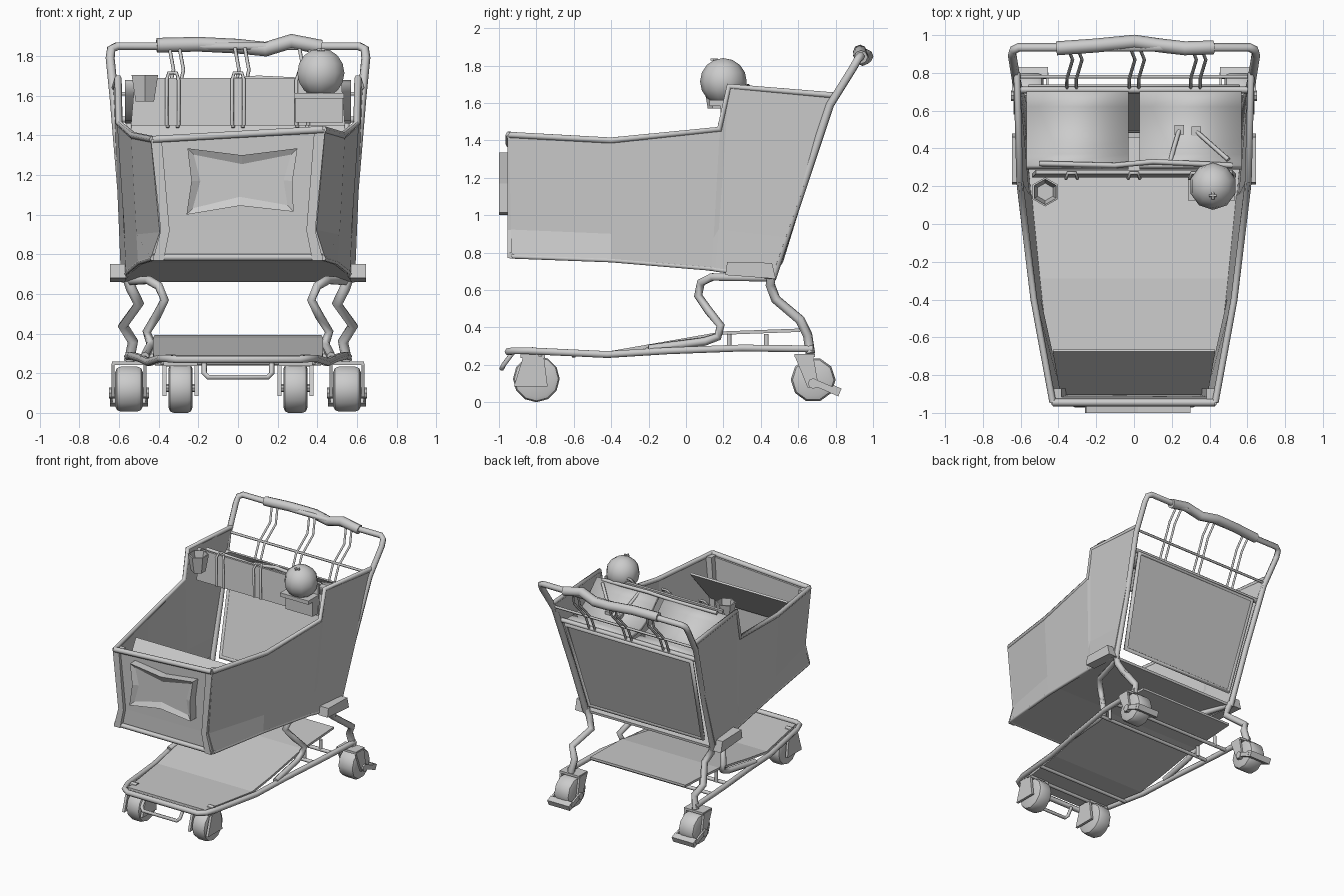
import bpy, bmesh, math
from mathutils import Vector, Matrix

if "Cube" in bpy.data.objects:
    bpy.data.objects.remove(bpy.data.objects["Cube"])


def add(name, bm, solid=0, smooth=False):
    bmesh.ops.recalc_face_normals(bm, faces=bm.faces[:])
    me = bpy.data.meshes.new(name)
    bm.to_mesh(me)
    bm.free()
    ob = bpy.data.objects.new(name, me)
    bpy.context.collection.objects.link(ob)
    if solid:
        m = ob.modifiers.new("thickness", 'SOLIDIFY')
        m.thickness, m.offset = solid, 0
    if smooth:
        bpy.ops.object.select_all(action='DESELECT')
        ob.select_set(True)
        bpy.context.view_layer.objects.active = ob
        bpy.ops.object.shade_smooth_by_angle(angle=math.radians(40))
    return ob


def grid(name, rows, solid=0.015, smooth=False):
    """Skin between equal-length rows of points."""
    bm = bmesh.new()
    vs = [[bm.verts.new(p) for p in r] for r in rows]
    for a, b in zip(vs, vs[1:]):
        for i in range(len(a) - 1):
            bm.faces.new((a[i], a[i + 1], b[i + 1], b[i]))
    return add(name, bm, solid, smooth)


def strip(name, prof, solid=0.015, smooth=False):
    """Sheet symmetric in x from (y, z, half width)."""
    return grid(name, [[(-x, y, z), (x, y, z)] for y, z, x in prof], solid, smooth)


def tube(name, pts, r=0.02, closed=False, res=1):
    cu = bpy.data.curves.new(name, 'CURVE')
    cu.dimensions = '3D'
    cu.bevel_depth, cu.bevel_resolution, cu.use_fill_caps = r, res, True
    sp = cu.splines.new('POLY')
    sp.points.add(len(pts) - 1)
    for p, c in zip(sp.points, pts):
        p.co = (*c, 1)
    sp.use_cyclic_u = closed
    ob = bpy.data.objects.new(name, cu)
    bpy.context.collection.objects.link(ob)
    return ob


def prism(name, pts, a, b, axis='y', inset=None):
    """Outline extruded along y (points are x,z) or x (points are y,z)."""
    bm = bmesh.new()
    def mk(u, v, d):
        return bm.verts.new((u, d, v) if axis == 'y' else (d, u, v))
    f = bm.faces.new([mk(u, v, a) for u, v in pts])
    g = bmesh.ops.extrude_face_region(bm, geom=[f], use_keep_orig=True)
    d = Vector((0, b - a, 0)) if axis == 'y' else Vector((b - a, 0, 0))
    bmesh.ops.translate(bm, vec=d, verts=[v for v in g['geom'] if isinstance(v, bmesh.types.BMVert)])
    bmesh.ops.recalc_face_normals(bm, faces=bm.faces[:])
    if inset:
        bmesh.ops.inset_region(bm, faces=[f], thickness=inset, depth=-0.02)
    return add(name, bm)


def box(name, c, s, rot=0):
    bm = bmesh.new()
    m = Matrix.Translation(c) @ Matrix.Rotation(rot, 4, 'X') @ Matrix.Diagonal((*s, 1))
    bmesh.ops.create_cube(bm, size=1, matrix=m)
    return add(name, bm)


def cyl(name, c, r, w, seg=12, bevel=0):
    """Cylinder with its axis along x."""
    bm = bmesh.new()
    m = Matrix.Translation(c) @ Matrix.Rotation(math.pi / 2, 4, 'Y')
    bmesh.ops.create_cone(bm, cap_ends=True, segments=seg, radius1=r, radius2=r, depth=w, matrix=m)
    if bevel:
        es = [e for e in bm.edges if abs(e.verts[0].co.x - e.verts[1].co.x) < 1e-4]
        bmesh.ops.bevel(bm, geom=es, offset=bevel, segments=2, profile=0.5, affect='EDGES')
    return add(name, bm, smooth=True)


def mirror(half):
    return half + [(-x, y, z) for x, y, z in reversed(half)]


# Basket sides: columns of (y, z, x) at bottom and top, front corner pinched
cols = [(-.93, .78, .43, -.945, 1.43, .43), (-.4, .76, .495, -.4, 1.40, .53),
        (.14, .715, .55, .18, 1.46, .60), (.16, .71, .555, .23, 1.69, .605),
        (.46, .67, .58, .80, 1.64, .62)]
for s in (-1, 1):
    bottom, mid, top = [], [], []
    for i, (yb, zb, xb, yt, zt, xt) in enumerate(cols):
        zt -= .05 if i == 0 and s < 0 else 0
        pinch = .045 if i == 0 else 0
        b, t = Vector((s * xb, yb, zb)), Vector((s * xt, yt, zt))
        bottom.append(b)
        top.append(t)
        mid.append(b.lerp(t, .22) - Vector((s * pinch, 0, 0)))
    grid("basket_side", [bottom, mid, top], .02)
    tube("side_top_rim", top, .018)
    tube("side_bottom_rim", bottom, .014)
    prism("front_corner_post", [(s * .43, .77), (s * .39, .92), (s * .44, top[0].z), (s * .385, top[0].z),
                                (s * .345, .92), (s * .375, .77)], -.955, -.87)
    # Corner bumper, rear leg and S-shaped support
    prism("bumper_block", [(.21, .68), (.22, .75), (.46, .745), (.48, .66)], s * .565, s * .645, 'x')
    tube("rear_leg", [(s * x, y, z) for x, y, z in
                      [(.56, .46, .69), (.54, .45, .63), (.50, .48, .55), (.58, .61, .44), (.53, .65, .36), (.55, .665, .26)]], .027)
    tube("curved_support", [(s * x, y, z) for x, y, z in
                            [(.54, .45, .665), (.45, .14, .67), (.40, .08, .64), (.37, .065, .57), (.41, .12, .49),
                             (.46, .185, .41), (.44, .17, .35), (.45, .10, .325), (.47, -.2, .285)]], .023)
    for y in (.23, .43):
        tube("tray_post", [(s * .43, y, .28), (s * .43, y, .365)], .014)

# Basket floor, front and slanted inner flap
strip("basket_floor", [(-.93, .78, .43), (-.29, .765, .505), (.15, .71, .555), (.46, .67, .58)], .02)
grid("basket_front", [[(-.42, -.915, .78), (.42, -.915, .78)], [(-.375, -.915, .92), (.375, -.915, .92)],
                      [(-.42, -.925, 1.37), (.42, -.925, 1.42)]], .02)
tube("front_top_rim", [(-.43, -.945, 1.38), (.43, -.945, 1.43)], .02)
tube("front_bottom_rim", [(-.43, -.935, .785), (.43, -.935, .785)], .018)
strip("inner_flap", [(-.67, 1.37, .43), (-.90, 1.08, .39)], .015)

# Front sign with crooked frame
prism("front_sign", [(-.255, 1.335), (.02, 1.30), (.30, 1.335), (.275, 1.17), (.28, 1.015),
                     (.01, 1.045), (-.26, 1.0), (-.235, 1.17)], -1.0, -.92, inset=.045)

# Rear frame, grip and hinged gate
tube("handle_frame", mirror([(.56, .46, .66), (.585, .61, 1.11), (.625, .77, 1.59), (.645, .895, 1.79),
                             (.64, .92, 1.835), (.61, .935, 1.85)]), .023)
tube("handle_grip", [(-.41, .93, 1.855), (-.2, .945, 1.86), (0, .965, 1.85), (.14, .945, 1.835),
                     (.27, .93, 1.875), (.42, .935, 1.845)], .037, res=2)
tube("handle_crossbar", [(-.62, .78, 1.61), (.62, .78, 1.61)], .01)
gate = mirror([(.50, .50, .75), (.55, .72, 1.46)])
grid("rear_gate", [[gate[0], gate[3]], [gate[1], gate[2]]], .015)
tube("gate_frame", gate, .02, True)

# Paired wires: behind and in front of the child seat
for x in (-.33, 0, .325):
    for d in (-.025, .025):
        tube("rear_wire", [(x + d, .70, 1.44), (x + d, .77, 1.6), (x + d + .03, .87, 1.73), (x + d + .01, .92, 1.84)], .009)
    tube("front_wire_loop", [(x - .03, .245, 1.45), (x - .03, .24, 1.68), (x - .02, .27, 1.715),
                             (x + .02, .27, 1.715), (x + .03, .24, 1.68), (x + .03, .245, 1.45)], .009)

# Child seat
strip("seat_front_panel", [(.255, 1.45, .54), (.275, 1.69, .52)], .02)
for x0, x1 in ((-.57, -.03), (.03, .57)):
    grid("seat_pad", [[(x0, y, z), (x1, y, z)] for y, z in
                      [(.30, 1.67), (.36, 1.61), (.43, 1.54), (.52, 1.49), (.62, 1.475), (.71, 1.48)]], .03, True)
tube("seat_bar", [(-.5, .32, 1.68), (-.1, .31, 1.67), (.1, .33, 1.69), (.52, .31, 1.67)], .014)
tube("seat_ledge_bar", [(-.6, .71, 1.48), (.6, .71, 1.48)], .018)
for pts in ([(.19, .32, 1.66), (.21, .40, 1.60), (.24, .50, 1.53)], [(.50, .34, 1.66), (.42, .41, 1.60), (.33, .49, 1.53)]):
    tube("seat_strap", pts, .012)
    box("strap_buckle", pts[-1], (.05, .05, .025))

# Hexagonal cup holder
bm = bmesh.new()
bmesh.ops.create_cone(bm, segments=6, radius1=.05, radius2=.072, depth=.13, cap_ends=True,
                      matrix=Matrix.Translation((-.47, .17, 1.64)))
bmesh.ops.delete(bm, geom=[f for f in bm.faces if f.calc_center_median().z > 1.69], context='FACES')
add("cup_holder", bm, .01)

# Ball on its holder
box("ball_holder", (.41, .22, 1.54), (.24, .07, .15))
box("ball_shelf", (.41, .19, 1.60), (.25, .13, .03))
bm = bmesh.new()
bmesh.ops.create_uvsphere(bm, u_segments=10, v_segments=8, radius=.125, matrix=Matrix.Translation((.418, .2, 1.715)))
add("ball", bm, smooth=True)
for dx, dy in ((.02, 0), (0, .02)):
    tube("ball_stitch", [(.418 - dx, .15 - dy, 1.832), (.418 + dx, .15 + dy, 1.832)], .007)

# Lower rails, front loop and tray
tube("lower_rail", mirror([(.555, .68, .285), (.54, .3, .29), (.49, -.1, .275), (.45, -.42, .255),
                           (.39, -.84, .275), (.36, -.92, .275), (.31, -.95, .27)]), .021)
tube("front_loop", mirror([(.17, -.93, .26), (.17, -.975, .2), (.15, -.985, .18)]), .014)
strip("lower_tray", [(-.9, .275, .34), (-.42, .262, .42), (-.2, .30, .43), (.2, .37, .43), (.61, .385, .42)], .018)
for y, z, x in ((-.78, .255, .39), (-.6, .25, .42), (.22, .285, .53), (.43, .285, .54)):
    tube("tray_crossbar", [(-x, y, z), (x, y, z)], .014)

# Casters
for s in (-1, 1):
    x, y = s * .29, -.80
    cyl("front_wheel", (x, y, .125), .125, .12, 12, .025)
    for d in (-.08, .08):
        prism("front_fork_plate", [(-.92, .085), (-.87, .245), (-.76, .245), (-.74, .085)], x + d - .01, x + d + .01, 'x')
    box("front_fork_top", (x, -.82, .247), (.17, .13, .02))
    cyl("front_axle", (x, y, .125), .02, .18, 8)
    cyl("front_swivel", (s * .34, -.82, .265), .03, .05, 8)

    x, y = s * .55, .68
    cyl("rear_wheel", (x, y, .12), .12, .14, 10, .03)
    for d in (-.08, .08):
        prism("rear_fork_plate", [(.65, .08), (.58, .25), (.68, .25), (.71, .08)], x + d - .008, x + d + .008, 'x')
    box("rear_fork_top", (x, .635, .25), (.17, .11, .018))
    cyl("rear_axle", (x, y, .10), .028, .20, 8)
    for d in (-.09, .09):
        box("brake_arm", (x + d, .735, .085), (.014, .13, .035), -.4)
    box("brake_pedal", (x, .80, .062), (.19, .05, .045), -.4)
